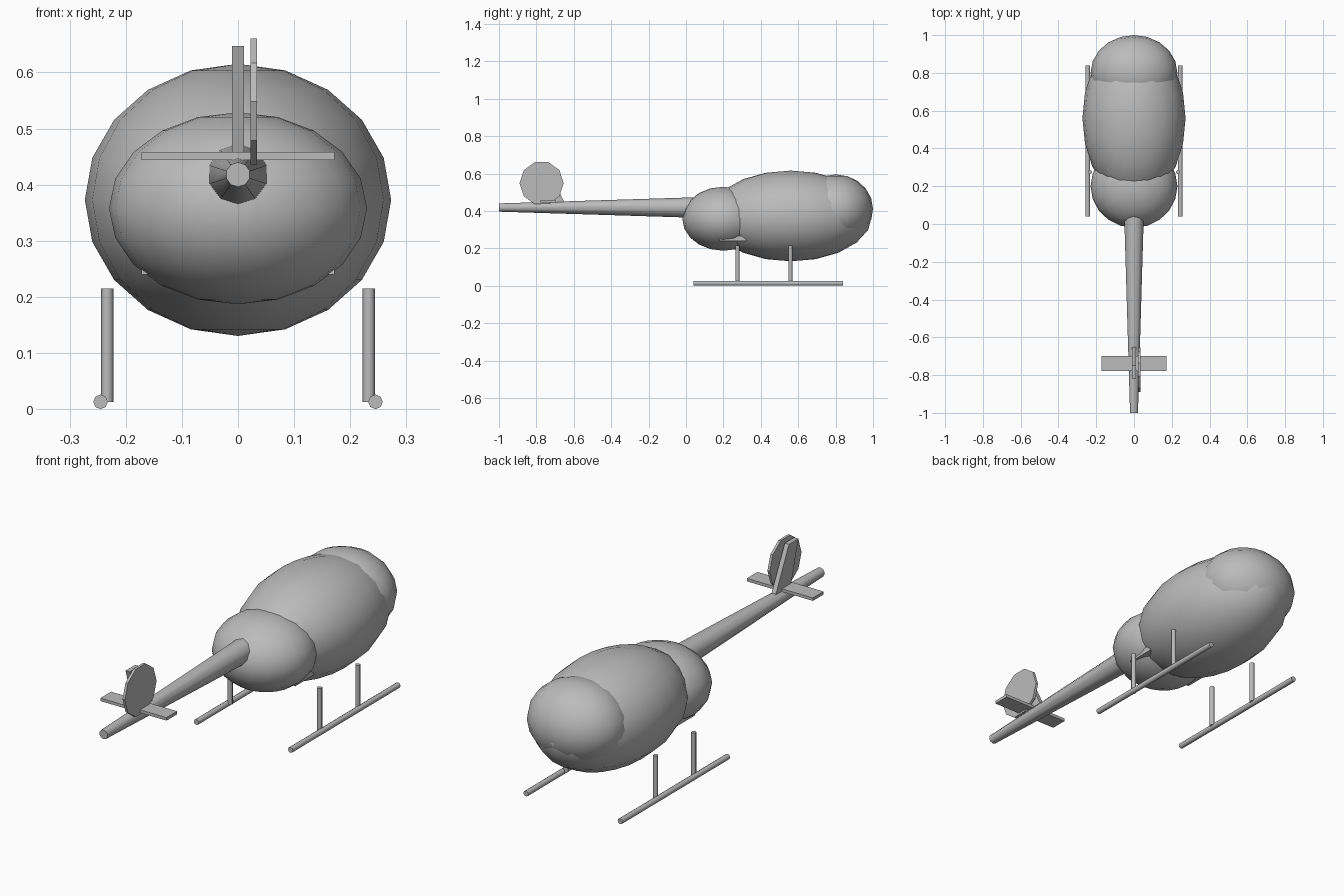
import bpy, bmesh, math
from mathutils import Matrix, Vector

if "Cube" in bpy.data.objects:
    bpy.data.objects.remove(bpy.data.objects["Cube"])

grey = bpy.data.materials.new("plain grey")
grey.diffuse_color = (0.5, 0.5, 0.5, 1)
grey.use_nodes = True
grey.node_tree.nodes["Principled BSDF"].inputs["Base Color"].default_value = grey.diffuse_color


def finish(name, bm, smooth=None):
    bmesh.ops.recalc_face_normals(bm, faces=bm.faces)
    me = bpy.data.meshes.new(name)
    bm.to_mesh(me)
    bm.free()
    me.materials.append(grey)
    ob = bpy.data.objects.new(name, me)
    bpy.context.collection.objects.link(ob)
    if smooth:
        bpy.ops.object.select_all(action='DESELECT')
        ob.select_set(True)
        bpy.context.view_layer.objects.active = ob
        bpy.ops.object.shade_smooth_by_angle(angle=math.radians(smooth))
    return ob


def ellipsoid(name, centre, radii):
    bm = bmesh.new()
    bmesh.ops.create_uvsphere(bm, u_segments=20, v_segments=10, radius=1)
    bmesh.ops.transform(bm, matrix=Matrix.Translation(centre) @ Matrix.Diagonal((*radii, 1)), verts=bm.verts)
    return finish(name, bm, 50)


def rod(name, a, b, r1, r2, sides, smooth=None, spin=0.0):
    a, b = Vector(a), Vector(b)
    bm = bmesh.new()
    bmesh.ops.create_cone(bm, cap_ends=True, segments=sides, radius1=r1, radius2=r2, depth=(b - a).length)
    rot = (b - a).to_track_quat('Z', 'Y').to_matrix().to_4x4()
    m = Matrix.Translation((a + b) / 2) @ rot @ Matrix.Rotation(spin, 4, 'Z')
    bmesh.ops.transform(bm, matrix=m, verts=bm.verts)
    return finish(name, bm, smooth)


def side_plate(name, outline, x0, x1):
    """Extrude a (y, z) outline from x0 to x1."""
    bm = bmesh.new()
    f = bm.faces.new([bm.verts.new((x0, y, z)) for y, z in outline])
    ext = bmesh.ops.extrude_face_region(bm, geom=[f])
    vs = [v for v in ext["geom"] if isinstance(v, bmesh.types.BMVert)]
    bmesh.ops.translate(bm, vec=(x1 - x0, 0, 0), verts=vs)
    return finish(name, bm)


def rect(y0, y1, z0, z1):
    return [(y0, z0), (y1, z0), (y1, z1), (y0, z1)]


# Cabin, nose bubble and engine housing
ellipsoid("cabin", (0, 0.56, 0.373), (0.273, 0.435, 0.2425))
ellipsoid("nose_bubble", (0, 0.80, 0.41), (0.23, 0.20, 0.185))
ellipsoid("engine_housing", (0, 0.20, 0.358), (0.23, 0.22, 0.171))
side_plate("housing_step", rect(0.18, 0.32, 0.24, 0.267), -0.172, 0.172)

# Tail boom, fin, stabilizer and rotor disc
rod("tail_boom", (0, 0.06, 0.418), (0, -1, 0.418), 0.055, 0.022, 10, 50, math.pi / 2 * 0)
side_plate("tail_fin", [(-0.645, 0.435), (-0.76, 0.435), (-0.82, 0.647), (-0.75, 0.647)], -0.011, 0.011)
side_plate("stabilizer", rect(-0.777, -0.698, 0.444, 0.458), -0.172, 0.172)
disc = [(-0.772 + 0.118 * math.cos(i * math.pi / 5), 0.548 + 0.118 * math.sin(i * math.pi / 5)) for i in range(10)]
side_plate("tail_rotor_disc", disc, 0.022, 0.034)

# Landing skids and struts
for side, s in (("left", -1), ("right", 1)):
    rod(side + "_skid", (s * 0.245, 0.04, 0.013), (s * 0.245, 0.84, 0.013), 0.013, 0.013, 8, 50)
    for place, y in (("rear", 0.275), ("front", 0.558)):
        rod(f"{side}_{place}_strut", (s * 0.233, y, 0.013), (s * 0.233, y, 0.215), 0.011, 0.011, 8, 50)
